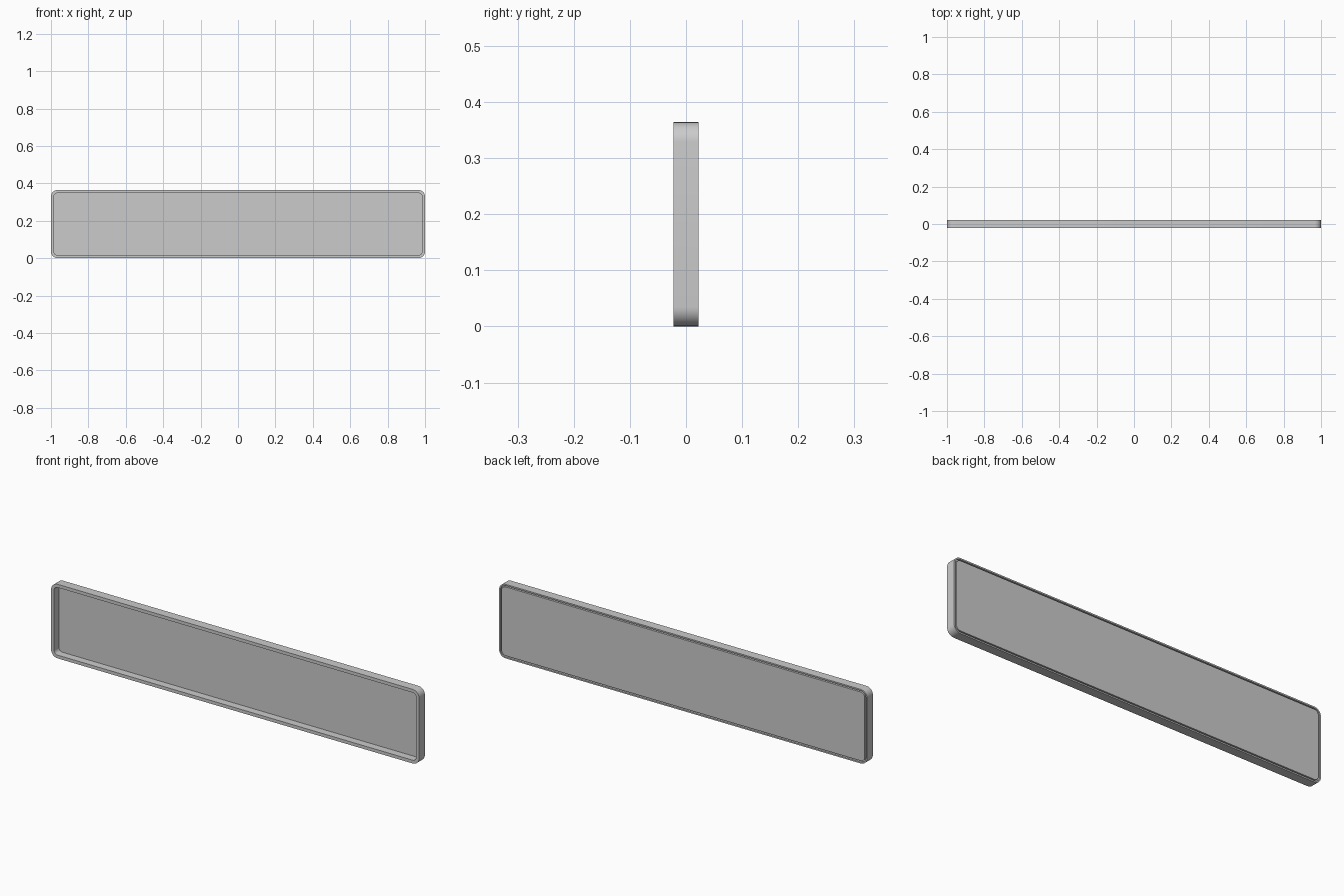
import bpy, bmesh, math

if "Cube" in bpy.data.objects:
    bpy.data.objects.remove(bpy.data.objects["Cube"])

W, H, R = 2.0, 0.364, 0.035   # outer size and corner radius
SEG = 8                       # segments per rounded corner


def ring(bm, inset, y):
    """Rounded rectangle of vertices in the xz plane, inset from the outline."""
    r = R - inset
    cx, cz = W / 2 - R, H / 2 - R
    verts = []
    for k, (sx, sz) in enumerate([(1, 1), (-1, 1), (-1, -1), (1, -1)]):
        for i in range(SEG + 1):
            a = math.pi / 2 * (k + i / SEG)
            verts.append(bm.verts.new((sx * cx + r * math.cos(a), y,
                                       H / 2 + sz * cz + r * math.sin(a))))
    return verts


def tray(name, profile):
    """Sweep an (inset, y) profile round the outline, capping both ends."""
    bm = bmesh.new()
    rings = [ring(bm, *p) for p in profile]
    n = len(rings[0])
    for a, b in zip(rings, rings[1:]):
        for i in range(n):
            j = (i + 1) % n
            bm.faces.new((a[i], a[j], b[j], b[i]))
    bm.faces.new(rings[0])
    bm.faces.new(rings[-1])
    bmesh.ops.recalc_face_normals(bm, faces=bm.faces)
    me = bpy.data.meshes.new(name)
    bm.to_mesh(me)
    bm.free()
    ob = bpy.data.objects.new(name, me)
    bpy.context.collection.objects.link(ob)
    bpy.context.view_layer.objects.active = ob
    ob.select_set(True)
    bpy.ops.object.shade_smooth_by_angle(angle=math.radians(30))
    ob.select_set(False)
    return ob


# Shallow tray: recessed front panel, raised rim, thin groove round the back plate
tray("shallow_tray", [
    (0.016, 0.015), (0.016, -0.0225),   # front panel and inner wall
    (0.0, -0.0225), (0.0, 0.0225),      # front rim and outer wall
    (0.007, 0.0225), (0.007, 0.012),    # back rim and groove outer wall
    (0.013, 0.012), (0.013, 0.0225),    # groove floor and back plate
])
